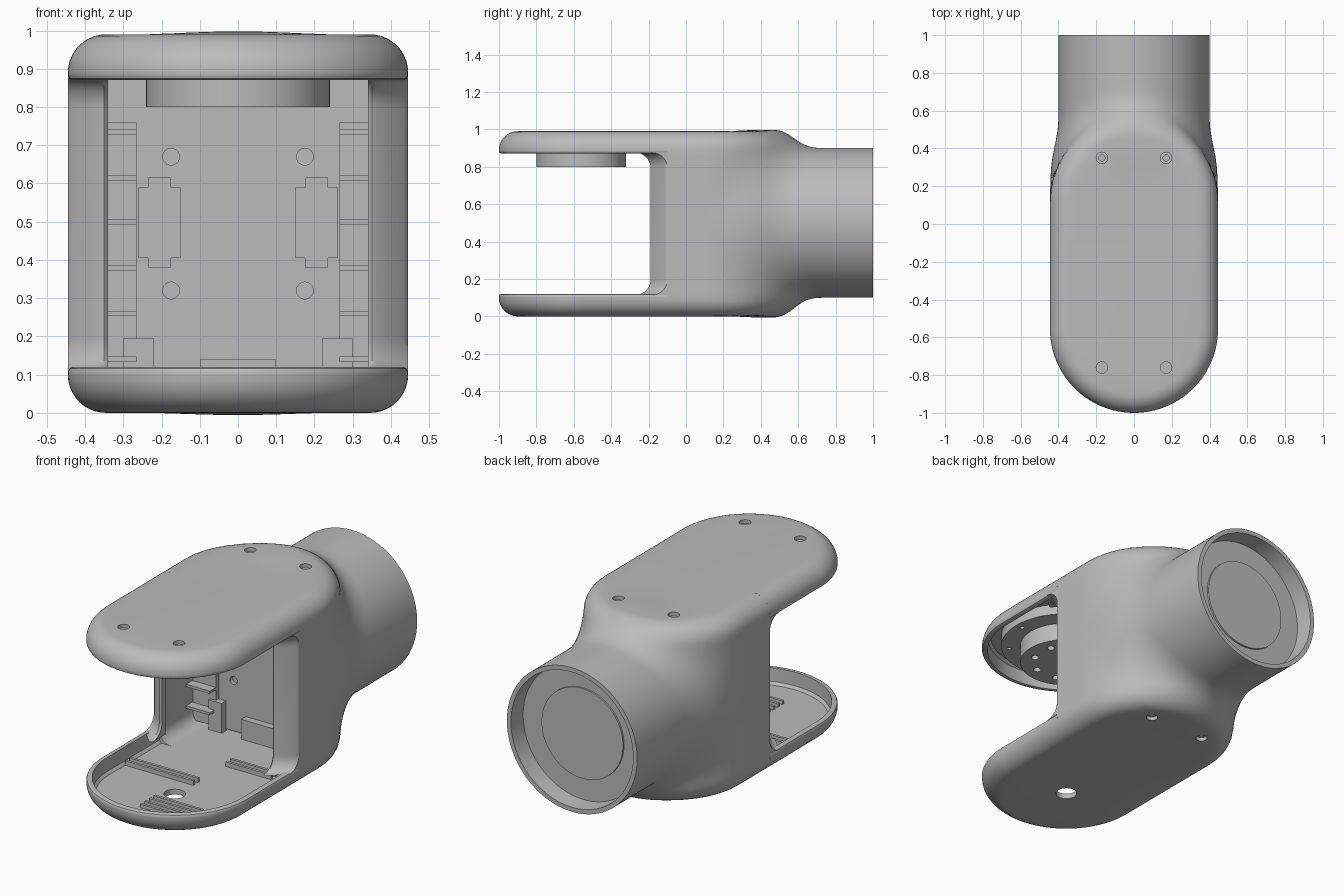
import bpy, bmesh, math
from mathutils import Matrix, Vector

if "Cube" in bpy.data.objects:
    bpy.data.objects.remove(bpy.data.objects["Cube"])

grey = bpy.data.materials.new("light_grey")
grey.diffuse_color = (0.5, 0.5, 0.5, 1)
grey.use_nodes = True
grey.node_tree.nodes["Principled BSDF"].inputs["Base Color"].default_value = grey.diffuse_color
R, FRONT, BACK, MID, EDGE, WALL = 0.445, -0.555, 0.12, 0.495, 0.1, 0.03
H = 0.99


def finish(name, bm):
    bmesh.ops.recalc_face_normals(bm, faces=bm.faces[:])
    me = bpy.data.meshes.new(name)
    bm.to_mesh(me)
    bm.free()
    ob = bpy.data.objects.new(name, me)
    bpy.context.collection.objects.link(ob)
    me.materials.append(grey)
    return ob


def smooth(ob, angle=30):
    bpy.ops.object.select_all(action='DESELECT')
    ob.select_set(True)
    bpy.context.view_layer.objects.active = ob
    bpy.ops.object.shade_smooth_by_angle(angle=math.radians(angle))


def add_cyl(bm, p, r, depth, axis='Z', seg=32, r2=None):
    rot = Matrix.Rotation(-math.pi / 2, 4, 'X') if axis == 'Y' else Matrix()
    bmesh.ops.create_cone(bm, cap_ends=True, segments=seg, radius1=r,
                          radius2=r if r2 is None else r2, depth=depth,
                          matrix=Matrix.Translation(p) @ rot)


def cylinder(name, p, r, depth, axis='Z', seg=96):
    bm = bmesh.new()
    add_cyl(bm, p, r, depth, axis, seg)
    ob = finish(name, bm)
    smooth(ob)
    return ob


def add_box(bm, lo, hi):
    lo, hi = Vector(lo), Vector(hi)
    m = Matrix.Translation((lo + hi) / 2) @ Matrix.Diagonal((*(hi - lo), 1))
    bmesh.ops.create_cube(bm, size=1, matrix=m)


def boxes(name, spans):
    bm = bmesh.new()
    for lo, hi in spans:
        add_box(bm, lo, hi)
    return finish(name, bm)


def drill(ob, holes):
    """Subtract cylinders given as (point, radius, depth, axis)."""
    for p, r, d, axis in holes:
        bm = bmesh.new()
        add_cyl(bm, p, r, d, axis)
        cutter = finish("cutter", bm)
        cutter.hide_render = True
        mod = ob.modifiers.new("hole", 'BOOLEAN')
        mod.operation, mod.solver, mod.object = 'DIFFERENCE', 'EXACT', cutter
        bpy.ops.object.select_all(action='DESELECT')
        ob.select_set(True)
        bpy.context.view_layer.objects.active = ob
        bpy.ops.object.modifier_apply(modifier=mod.name)
        bpy.data.objects.remove(cutter)
    smooth(ob)


def screw(x, y, z, s):
    return [((x, y, z), 0.03, 0.04, 'Z'), ((x, y, z - s * 0.03), 0.016, 0.06, 'Z')]


# main housing: rounded slab blended into a round tube, lofted along y
def field(x, y, z, inset):
    a = math.hypot(x, max(y - BACK, 0)) - R + EDGE
    b = abs(z - MID) - H / 2 + EDGE
    d = min(max(a, b), 0) + math.hypot(max(a, 0), max(b, 0)) - EDGE
    if inset:
        return d + inset
    c = math.hypot(x, z - 0.5) - 0.4
    t = min(max(y / 0.4, 0), 1)
    k = 0.16 * t * t * (3 - 2 * t)
    if y < 0.02:
        return d
    h = max(k - abs(d - c), 0) / k
    return min(d, c) - h * h * k / 4


N = 192


def section(y, inset=0.0, radius=None):
    ring = []
    for i in range(N):
        t = 2 * math.pi * i / N
        cx, cz = math.cos(t), math.sin(t)
        r = radius
        if r is None:
            lo, hi = 0.05, 0.8
            for _ in range(22):
                r = (lo + hi) / 2
                if field(r * cx, y, 0.5 + r * cz, inset) < 0:
                    lo = r
                else:
                    hi = r
        ring.append((r * cx, y, 0.5 + r * cz))
    return ring


stations = [-0.1, 0, 0.06, 0.12, 0.18, 0.24, 0.3, 0.35, 0.4] + [0.42 + 0.015 * i for i in range(19)] + [0.73, 0.8]
rings = [section(y, WALL) for y in (0.24, 0.18, 0.12, -0.1)]
rings += [section(y) for y in stations]
rings += [section(1, radius=0.4), section(1, radius=0.375), section(0.9, radius=0.37)]
bm = bmesh.new()
vr = [[bm.verts.new(p) for p in ring] for ring in rings]
for a, b in zip(vr, vr[1:]):
    for i in range(N):
        j = (i + 1) % N
        bm.faces.new((a[i], a[j], b[j], b[i]))
bm.faces.new(vr[0])
bm.faces.new(vr[-1])
housing = finish("housing", bm)
drill(housing, [h for x in (-0.17, 0.17) for z, s in ((H, 1), (0, -1)) for h in screw(x, 0.35, z, s)])
cylinder("tube_end_disc", (0, 0.9, 0.5), 0.25, 0.02, 'Y')


# upper and lower fork arms: hollow trays with a rounded front
def tray(name, flip):
    prof = [(EDGE * (1 - math.sin(t)), EDGE * (1 - math.cos(t)))
            for t in [math.pi / 2 * i / 10 for i in range(11)]]
    prof += [(0, 0.108), (0.004, 0.116), (0.012, 0.12), (WALL, 0.12), (WALL + 0.002, 0.045), (WALL + 0.015, 0.03)]
    bm = bmesh.new()
    loops = []
    for inset, z in prof:
        r = R - inset
        pts = [(r, -0.1)] + [(r * math.cos(t), FRONT - r * math.sin(t))
                             for t in [math.pi * i / 64 for i in range(65)]] + [(-r, -0.1)]
        loops.append([bm.verts.new((x, y, H - z if flip else z)) for x, y in pts])
    for a, b in zip(loops, loops[1:]):
        for i in range(len(a) - 1):
            bm.faces.new((a[i], a[i + 1], b[i + 1], b[i]))
    bm.faces.new(loops[0])
    bm.faces.new(loops[-1])
    bm.faces.new([l[0] for l in loops] + [l[-1] for l in reversed(loops)])
    return finish(name, bm)


drill(tray("upper_arm", True), [h for x in (-0.17, 0.17) for h in screw(x, -0.76, H, 1)])
drill(tray("lower_arm", False), [((0, FRONT, 0), 0.055, 0.2, 'Z')])

# slanted side lips framing the opening, with rounded corners
for side, name in ((1, "right_lip"), (-1, "left_lip")):
    bm = bmesh.new()
    z0, z1, rad = 0.115, 0.875, 0.08
    steps = [rad * (1 - math.cos(math.pi / 2 * i / 10)) for i in range(11)]
    prev = None
    for z in [z0 + s for s in steps] + [z1 - s for s in reversed(steps)]:
        d = min(z - z0, z1 - z, rad)
        f = rad - math.sqrt(max(rad * rad - (rad - d) ** 2, 0))
        pts = [(R, -0.098), (R, -0.1 - f), (0.435, -0.112 - f), (0.362, -0.185 - f), (0.35, -0.19 - f),
               (0.34, -0.18 - f), (0.34, -0.15), (0.416, -0.06), (0.43, -0.06)]
        cur = [bm.verts.new((side * x, y, z)) for x, y in pts]
        if prev:
            for i in range(len(cur)):
                j = (i + 1) % len(cur)
                bm.faces.new((prev[i], prev[j], cur[j], cur[i]))
        else:
            bm.faces.new(cur)
        prev = cur
    bm.faces.new(prev)
    smooth(finish(name, bm), 40)

# inner back plate with holes, raised pads, rails and shelf ribs
plate = boxes("back_plate", [((-0.4, 0.21, 0.04), (0.4, 0.25, 0.95))])
drill(plate, [((x, 0.21, z), 0.022, 0.05, 'Y') for x in (-0.175, 0.175) for z in (0.32, 0.67)])
pads = boxes("plate_pads", [((0.15 * s if s > 0 else -0.26, 0.205, 0.38),
                             (0.26 if s > 0 else -0.15, 0.212, 0.615)) for s in (1, -1)])
bm = bmesh.new()
bm.from_mesh(pads.data)
along_y = [e for e in bm.edges if abs(e.verts[0].co.y - e.verts[1].co.y) > 0.005]
bmesh.ops.bevel(bm, geom=along_y, offset=0.025, segments=6, affect='EDGES')
bm.to_mesh(pads.data)
bm.free()


def both(lo, hi):
    return [(lo, hi), ((-hi[0], lo[1], lo[2]), (-lo[0], hi[1], hi[2]))]


spans = both((0.265, 0.185, 0.05), (0.405, 0.215, 0.76))
for z in (0.14, 0.26, 0.38, 0.5, 0.615, 0.735):
    spans += both((0.265, 0.13, z - 0.007), (0.41, 0.2, z + 0.007))
boxes("side_rails", spans)
boxes("corner_bosses", both((0.22, 0.17, 0.03), (0.3, 0.215, 0.195)))
boxes("plate_foot", [((-0.1, 0.17, 0.03), (0.1, 0.215, 0.14))])

# ribs on the lower arm floor
ribs = [((-0.4, y, 0.025), (0.02, y + 0.015, 0.055)) for y in (-0.42, -0.38)]
ribs += [((-0.05, y, 0.025), (0.25, y + 0.015, 0.05)) for y in (-0.79, -0.75, -0.71, -0.67)]
ribs += [((0.02, y, 0.025), (0.3, y + 0.015, 0.055)) for y in (-0.14, -0.1)]
boxes("floor_ribs", ribs)

# drive flange and hub under the upper arm
flange = cylinder("drive_flange", (0, -0.56, 0.935), 0.34, 0.07)
drill(flange, [((0.3 * math.cos(a), -0.56 + 0.3 * math.sin(a), 0.9), 0.012, 0.04, 'Z')
               for a in [math.pi / 4 * i for i in range(8)]])
hub = cylinder("drive_hub", (0, -0.56, 0.86), 0.24, 0.12)
drill(hub, [((0.17 * math.cos(a), -0.56 + 0.17 * math.sin(a), 0.8), 0.02, 0.06, 'Z')
            for a in [math.pi / 4 * (i + 0.5) for i in range(8)]])
